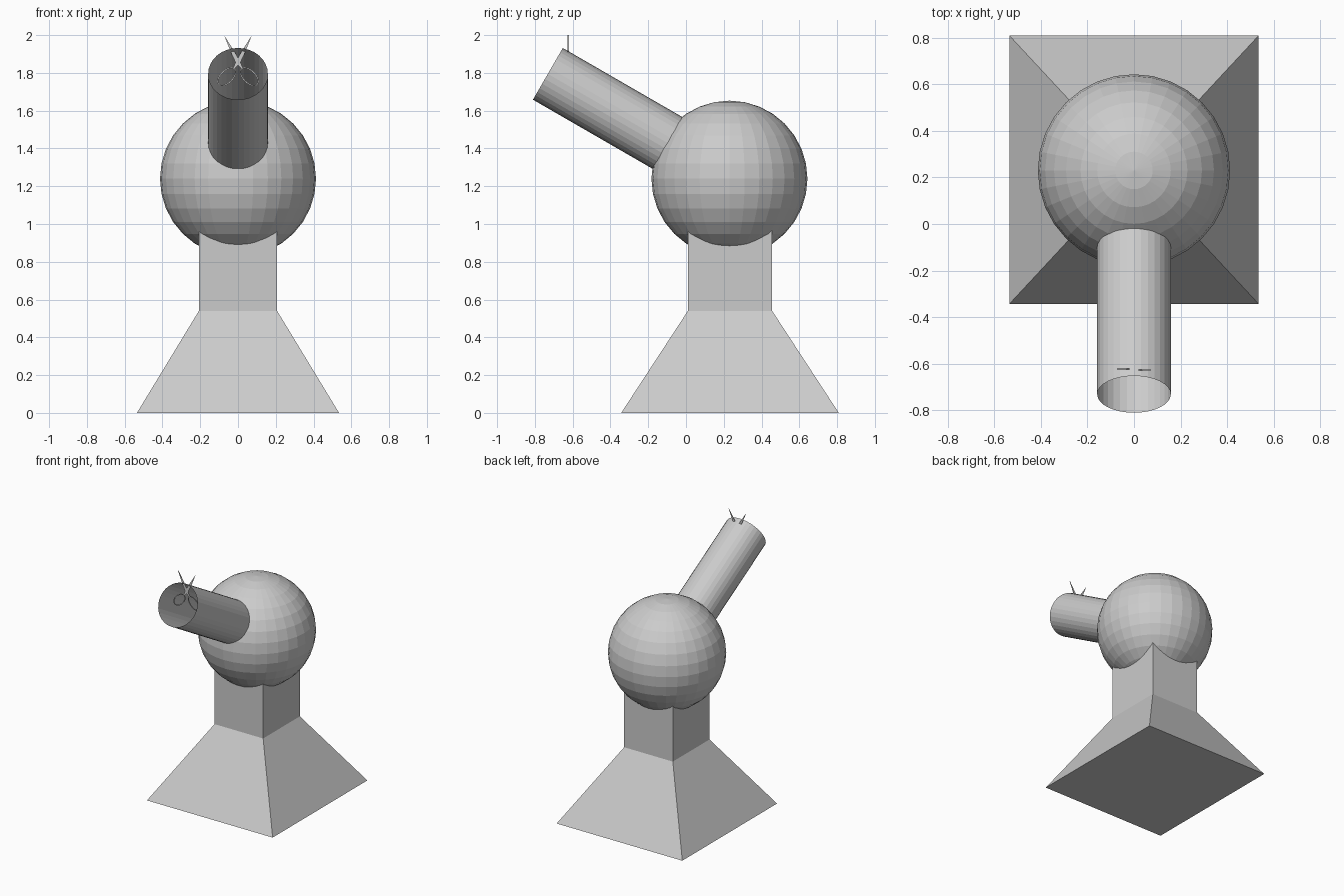
import bpy, bmesh, math
from mathutils import Vector, Matrix

if "Cube" in bpy.data.objects:
    bpy.data.objects.remove(bpy.data.objects["Cube"])

grey = bpy.data.materials.new("light_grey")
grey.diffuse_color = (0.6, 0.6, 0.6, 1)
grey.use_nodes = True
grey.node_tree.nodes["Principled BSDF"].inputs["Base Color"].default_value = grey.diffuse_color

CY, CZ, R = 0.23, 1.24, 0.413          # ball centre and radius


def finish(name, bm):
    bmesh.ops.recalc_face_normals(bm, faces=bm.faces)
    me = bpy.data.meshes.new(name)
    bm.to_mesh(me)
    bm.free()
    me.materials.append(grey)
    ob = bpy.data.objects.new(name, me)
    bpy.context.collection.objects.link(ob)
    return ob


def bridge(bm, a, b):
    n = len(a)
    for i in range(n):
        bm.faces.new((a[i], a[(i + 1) % n], b[(i + 1) % n], b[i]))


# Pedestal: flared foot and square neck, lofted from square rings
bm = bmesh.new()
rings = []
for hx, hy, z in ((0.535, 0.576, 0), (0.207, 0.223, 0.54), (0.207, 0.223, 1.0)):
    rings.append([bm.verts.new((sx * hx, 0.233 + sy * hy, z))
                  for sx, sy in ((-1, -1), (1, -1), (1, 1), (-1, 1))])
for a, b in zip(rings, rings[1:]):
    bridge(bm, a, b)
bm.faces.new(rings[0])
bm.faces.new(rings[-1])
finish("pedestal", bm)

# Ball
bm = bmesh.new()
bmesh.ops.create_uvsphere(bm, u_segments=32, v_segments=16, radius=R,
                          matrix=Matrix.Translation((0, CY, CZ)))
finish("ball", bm)

# Barrel: open thin tube tilted up 30 degrees towards the front
axis = Vector((0, -math.cos(math.pi / 6), 0.5))
up = Vector((0, 0.5, math.cos(math.pi / 6)))
bm = bmesh.new()
ends = []
for d in (0.3, 1.11):
    c = Vector((0, CY, CZ)) + axis * d
    ends.append([bm.verts.new(c + 0.158 * (math.cos(t) * Vector((1, 0, 0)) + math.sin(t) * up))
                 for t in (2 * math.pi * i / 32 for i in range(32))])
bridge(bm, *ends)
finish("barrel", bm)


# Scissors-like insert in the muzzle: two crossing halves, each blade + shank + ring
def scissor_half(name, s, y0):
    th = 0.004

    def slab(bm, pts):
        f = [bm.verts.new((s * x, y0, z)) for x, z in pts]
        b = [bm.verts.new((s * x, y0 + th, z)) for x, z in pts]
        bm.faces.new(f)
        bm.faces.new(b)
        bridge(bm, f, b)

    bm = bmesh.new()
    # blade and shank in one outline
    slab(bm, [(0.074, 2.0), (0.020, 1.915), (-0.010, 1.862), (-0.026, 1.826),
              (-0.019, 1.822), (0.010, 1.848), (0.036, 1.905)])
    # finger ring, an inclined flat oval
    loops = []
    for a, b, y in ((0.062, 0.036, y0), (0.055, 0.029, y0),
                    (0.055, 0.029, y0 + th), (0.062, 0.036, y0 + th)):
        loop = []
        for i in range(24):
            t = 2 * math.pi * i / 24
            u, v = a * math.cos(t), b * math.sin(t)
            loop.append(bm.verts.new((s * (-0.06 + (u + v) * 0.7071), y,
                                      1.78 + (u - v) * 0.7071)))
        loops.append(loop)
    for i in range(4):
        bridge(bm, loops[i], loops[(i + 1) % 4])
    finish(name, bm)


scissor_half("scissor_half_right", 1, -0.628)
scissor_half("scissor_half_left", -1, -0.624)
